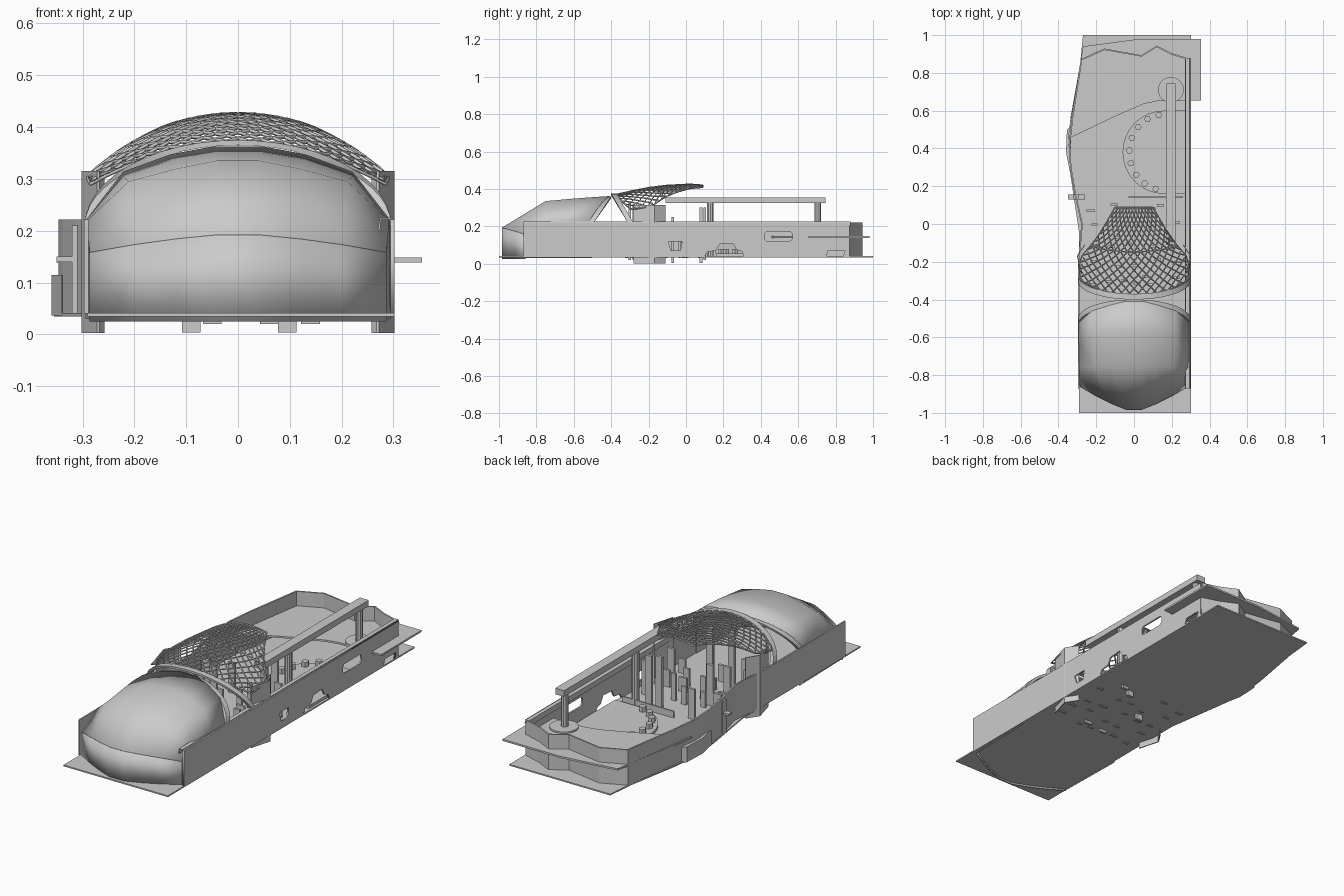
import bpy, bmesh, math, random
from mathutils import Matrix, Vector

if "Cube" in bpy.data.objects:
    bpy.data.objects.remove(bpy.data.objects["Cube"])

random.seed(4)


def mesh(name, verts, faces, thick=0, smooth=False):
    me = bpy.data.meshes.new(name)
    me.from_pydata(verts, [], faces)
    bm = bmesh.new()
    bm.from_mesh(me)
    bmesh.ops.recalc_face_normals(bm, faces=bm.faces)
    bm.to_mesh(me)
    bm.free()
    ob = bpy.data.objects.new(name, me)
    bpy.context.collection.objects.link(ob)
    if thick:
        mod = ob.modifiers.new("thickness", "SOLIDIFY")
        mod.thickness, mod.offset = thick, 0
    if smooth:
        for p in me.polygons:
            p.use_smooth = True
    return ob


def prism(name, pts, z0, z1):
    n = len(pts)
    v = [(x, y, z) for z in (z0, z1) for x, y in pts]
    f = [tuple(range(n)), tuple(range(n, 2 * n))]
    f += [(i, (i + 1) % n, (i + 1) % n + n, i + n) for i in range(n)]
    return mesh(name, v, f)


def box(name, x0, x1, y0, y1, z0, z1):
    return prism(name, [(x0, y0), (x1, y0), (x1, y1), (x0, y1)], z0, z1)


def disc(name, x, y, r, z0, z1, n=12):
    return prism(name, [(x + r * math.cos(math.tau * i / n), y + r * math.sin(math.tau * i / n))
                        for i in range(n)], z0, z1)


def grid(name, rows, thick=0, smooth=False):
    n = len(rows[0])
    f = [(j * n + i, j * n + i + 1, (j + 1) * n + i + 1, (j + 1) * n + i)
         for j in range(len(rows) - 1) for i in range(n - 1)]
    return mesh(name, [p for r in rows for p in r], f, thick, smooth)


def ribbon(name, pts, z0, z1, thick=0.008):
    return grid(name, [[(x, y, z) for x, y in pts] for z in (z0, z1)], thick)


# Base plate and raised rear deck
prism("base_plate", [(-.29, -1), (.302, -1), (.302, 1), (-.27, 1), (-.285, .85), (-.335, .57),
                     (-.355, .4), (-.335, .25), (-.29, -.05), (-.29, -.3)], .034, .041)
prism("rear_deck", [(-.35, .45), (-.1, .57), (.05, .635), (.12, .65), (.355, .655), (.355, .98),
                    (.03, .98), (-.27, .94), (-.335, .56)], .139, .148)

# Right wall with openings, drawn as a filled outline
cu = bpy.data.curves.new("right_wall", "CURVE")
cu.dimensions, cu.fill_mode, cu.extrude = "2D", "BOTH", .004
outlines = [
    [(-.87, .04), (.1, .04), (.115, .065), (.16, .07), (.18, .105), (.25, .11), (.27, .075), (.3, .065),
     (.31, .04), (.75, .04), (.76, .07), (.85, .07), (.84, .04), (.87, .04), (.87, .222), (-.87, .222)],
    [(-.095, .12), (-.02, .12), (-.03, .072), (-.08, .072)],
    [(.42, .16), (.43, .17), (.56, .17), (.57, .16), (.57, .135), (.555, .122), (.43, .122), (.42, .132)]]
for pts in outlines:
    sp = cu.splines.new("POLY")
    sp.points.add(len(pts) - 1)
    for p, (a, b) in zip(sp.points, pts):
        p.co = (a, b, 0, 1)
    sp.use_cyclic_u = True
wall = bpy.data.objects.new("right_wall", cu)
bpy.context.collection.objects.link(wall)
wall.matrix_world = Matrix(((0, 0, 1, .298), (1, 0, 0, 0), (0, 1, 0, 0), (0, 0, 0, 1)))
grid("right_wall_rail", [[(x, y, z) for x, z in ((.298, .205), (.293, .224), (.275, .224), (.272, .2))]
                         for y in (-.87, .88)], .004)

# Left and rear walls
ribbon("left_wall", [(-.293, -.87), (-.293, -.2), (-.275, 0), (-.31, .15), (-.335, .3), (-.342, .42),
                     (-.325, .57), (-.278, .87)], .04, .222)
ribbon("rear_wall", [(.298, .87), (.2, .9), (.12, .94), (.04, .89), (-.157, .925), (-.278, .87)], .036, .222)
prism("left_outcrop", [(-.34, .28), (-.36, .38), (-.355, .5), (-.33, .52)], .036, .115)
box("left_wall_post", -.35, -.26, .13, .155, .14, .15)
box("left_wall_pilaster", -.32, -.29, .13, .16, .04, .21)

# Nose hood: front edge, crease and rear edge
half = [[(.285, -.86, .158), (.2, -.91, .173), (.12, -.95, .184), (.04, -.982, .192)],
        [(.29, -.76, .218), (.21, -.75, .293), (.12, -.75, .317), (.04, -.75, .333)],
        [(.293, -.63, .218), (.22, -.6, .303), (.125, -.58, .335), (.045, -.58, .348)],
        [(.293, -.51, .218), (.22, -.46, .312), (.13, -.43, .345), (.05, -.41, .36)]]
rows = [r + [(-x, y, z) for x, y, z in reversed(r)] for r in half]
grid("hood", rows, .005, True)
grid("nose_wall", [[(x, y, .025) for x, y, z in rows[0]], rows[0]], .005, True)
for s in (1, -1):
    mesh("hood_cheek", [(s * .285, -.86, .03), (s * .285, -.86, .158), (s * .29, -.76, .22),
                        (s * .292, -.5, .22), (s * .292, -.5, .03)], [(0, 1, 2, 3, 4)], .004)

# Two tilted arches meeting at the top
for name, ytop, yend, ztop in (("rear_arch", -.385, -.29, .375), ("front_arch", -.415, -.515, .36)):
    loops = []
    for k in range(25):
        t = -math.pi / 2 + math.pi * k / 24
        c, s = math.cos(t), math.sin(t)
        y = yend + (ytop - yend) * c
        sec = [(1, -.015), (1, .015), (.94, .015), (.94, -.015), (1, -.015)]
        loops.append([(.296 * s * q, y + d, .21 + (ztop - .21) * c * q) for q, d in sec])
    grid(name, loops)


# Lattice canopy
def interp(v, table):
    for (a, p), (b, q) in zip(table, table[1:]):
        if v <= b:
            return p + (q - p) * (v - a) / (b - a)
    return table[-1][1]


def canopy(u, v):
    x = u * interp(v, [(0, .285), (.2, .29), (.35, .275), (.65, .19), (1, .1)])
    y0 = -.385 + 1.1 * x * x
    y = y0 + (.09 - y0) * v
    z = interp(y, [(-.4, .365), (-.3, .388), (-.2, .408), (-.1, .42), (.02, .426), (.1, .42)])
    return Vector((x, y, z - 1.22 * x * x))


cu = bpy.data.curves.new("canopy_lattice", "CURVE")
cu.dimensions, cu.bevel_depth, cu.bevel_resolution = "3D", .0035, 0
paths = []
for k in range(-13, 14):
    for s in (1, -1):
        uv = [(k / 6.5 + s * 1.5 * (j / 40 - .5), j / 40) for j in range(41)]
        paths.append([canopy(u, v) for u, v in uv if abs(u) <= 1])
for u in (-1, 1):
    paths.append([canopy(u, j / 24) for j in range(25)])
for v in (0, .5, 1):
    paths.append([canopy(j / 12 - 1, v) for j in range(25)])
for pts in paths:
    if len(pts) < 2:
        continue
    sp = cu.splines.new("POLY")
    sp.points.add(len(pts) - 1)
    for p, co in zip(sp.points, pts):
        p.co = (*co, 1)
bpy.context.collection.objects.link(bpy.data.objects.new("canopy_lattice", cu))

# Wing panels carrying the canopy
for s in (1, -1):
    grid("wing_panel", [[(s * .27, -.28, z), (s * .3, -.17, z), (s * .26, -.11, z)]
                        for z in (.003, .315)], .005)

# Overhead beam on two columns
box("overhead_beam", .17, .22, -.11, .745, .325, .356)
for y, z in ((.13, .04), (.705, .14)):
    disc("beam_column", .195, y, .018, z, .33, 10)
disc("column_base", .195, .71, .068, .14, .156, 24)

# Half-round terrace with bolts and low partition
cx, cy = .16, .38
arc = [math.pi * (.5 + k / 24) for k in range(25)]
prism("terrace", [(cx + .22 * math.cos(a), cy + .22 * math.sin(a)) for a in arc] +
      [(.29, cy - .22), (.29, cy + .22)], .04, .055)
for k in range(9):
    a = math.pi * (.55 + .98 * k / 9)
    disc("terrace_bolt", cx + .185 * math.cos(a), cy + .2 * math.sin(a), .018, .055, .08, 6)
box("low_partition", -.03, .26, .138, .146, .04, .075)

# Standing panels on the main floor
for i in range(22):
    x, y = -.2 + .1 * (i % 5), -.3 + .095 * (i // 5)
    x += random.uniform(-.03, .03)
    y += random.uniform(-.025, .025)
    w = random.uniform(.012, .022)
    box("standing_panel", x - w, x + w, y - .006, y + .006, .03, random.uniform(.09, .22))
for x, y, h in ((-.09, -.07, .25), (.095, .08, .3), (.14, .1, .3), (-.05, -.3, .33), (.06, -.28, .32)):
    box("tall_panel", x - .018, x + .018, y - .007, y + .007, .004 if abs(y) < .09 else .02, h)
